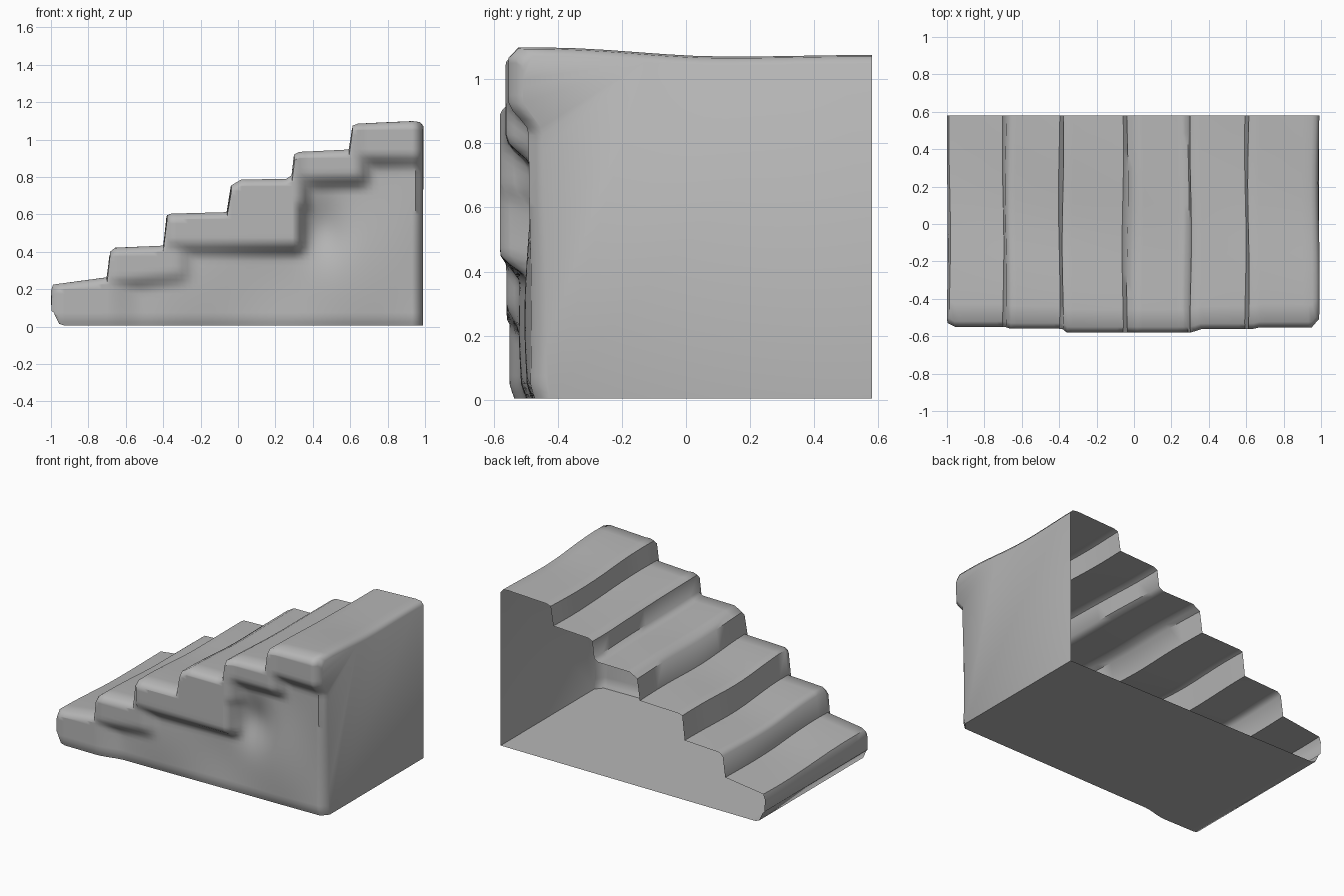
import bpy, bmesh, math

if "Cube" in bpy.data.objects:
    bpy.data.objects.remove(bpy.data.objects["Cube"])

# Stair outline (x, z), left to right
PROFILE = [(-0.997, 0.19), (-0.985, 0.225), (-0.70, 0.262), (-0.685, 0.40), (-0.66, 0.42),
           (-0.40, 0.432), (-0.38, 0.595), (-0.36, 0.603), (-0.06, 0.612), (-0.035, 0.755),
           (0.02, 0.787), (0.26, 0.79), (0.29, 0.81), (0.303, 0.92), (0.33, 0.935),
           (0.595, 0.947), (0.612, 1.075), (0.64, 1.085), (0.93, 1.097), (0.97, 1.092),
           (0.989, 1.07)]
# Protruding step ends: x0, x1, underside z, front y, softness of the right end
SLABS = [(-1.2, -0.60, -0.2, -0.55, 0.1), (-0.69, -0.28, 0.21, -0.56, 0.05),
         (-0.38, 0.34, 0.41, -0.58, 0.04), (-0.04, 0.36, 0.62, -0.575, 0.04),
         (0.30, 0.68, 0.77, -0.562, 0.05), (0.60, 1.2, 0.88, -0.553, 0.05)]
BACK = 0.58
TOP = 1.1


def smooth(a, b, v):
    t = min(1, max(0, (v - a) / (b - a)))
    return t * t * (3 - 2 * t)


def columns():
    out = []
    for (x0, z0), (x1, z1) in zip(PROFILE, PROFILE[1:]):
        n = max(1, math.ceil((x1 - x0) / 0.03))
        out += [(x0 + (x1 - x0) * i / n, z0 + (z1 - z0) * i / n) for i in range(n)]
    return out + [PROFILE[-1]]


def front_y(x, z):
    # recessed rock wall with a hollow, pushed out where a step end overlaps
    base = -0.505 + 0.02 * x + 0.012 * math.sin(7 * x) * math.sin(6 * z)
    base += 0.06 * math.exp(-((x - 0.45) / 0.12) ** 2 - ((z - 0.52) / 0.16) ** 2)
    y = base
    for x0, x1, zb, ys, soft in SLABS:
        if 0 < zb < 0.3:
            zb += 0.12 * (x - x0)
        m = smooth(x0 - 0.04, x0 + 0.02, x) * (1 - smooth(x1 - soft, x1 + soft, x))
        m *= smooth(zb - 0.05, zb + 0.05, z)
        y = min(y, base + (ys - base) * m)
    y += 0.045 * smooth(0.95, 0.989, x) + 0.02 * (1 - smooth(-0.997, -0.96, x))
    return y + 0.015 * (1 - smooth(0.0, 0.05, z))


def ring(x, z):
    # one slice: tread from back to front, down the wall, back along the floor
    pts = []
    zb = 0.005 + 0.08 * (1 - smooth(-0.997, -0.945, x))
    yf = front_y(x, z - 0.03)
    for i in range(13):
        y = BACK + (yf + 0.03 - BACK) * i / 12
        drop = 0.022 * smooth(-0.5, 0.1, y)
        wave = 0.005 * math.sin(5 * y + 4 * x) * (1 - (y / 0.6) ** 2)
        pts.append((x + 0.004 * math.sin(6 * y + 9 * z), y, z - drop + wave))
    # level rows, clipped to the stair line and merged afterwards
    rows = 44
    for i in range(rows + 1):
        h = max(zb, min(z - 0.03, TOP * (1 - i / rows)))
        pts.append((x, front_y(x, h), h))
    pts.append((x, BACK, zb))
    return pts


# Hollow staircase shell, open at the back
bm = bmesh.new()
rings = [[bm.verts.new(p) for p in ring(x, z)] for x, z in columns()]
for a, b in zip(rings, rings[1:]):
    for i in range(len(a) - 1):
        bm.faces.new((a[i], b[i], b[i + 1], a[i + 1]))
# End walls
bm.faces.new(rings[0])
bm.faces.new(rings[-1])
bmesh.ops.remove_doubles(bm, verts=bm.verts, dist=0.0005)
bmesh.ops.recalc_face_normals(bm, faces=bm.faces)
mesh = bpy.data.meshes.new("rock_staircase")
bm.to_mesh(mesh)
bm.free()
stairs = bpy.data.objects.new("rock_staircase", mesh)
bpy.context.collection.objects.link(stairs)

# Dark grey stone
stone = bpy.data.materials.new("stone")
stone.diffuse_color = (0.47, 0.47, 0.47, 1)
stone.use_nodes = True
stone.node_tree.nodes["Principled BSDF"].inputs["Base Color"].default_value = stone.diffuse_color
mesh.materials.append(stone)
bpy.context.view_layer.objects.active = stairs
stairs.select_set(True)
bpy.ops.object.shade_smooth_by_angle(angle=math.radians(50))
